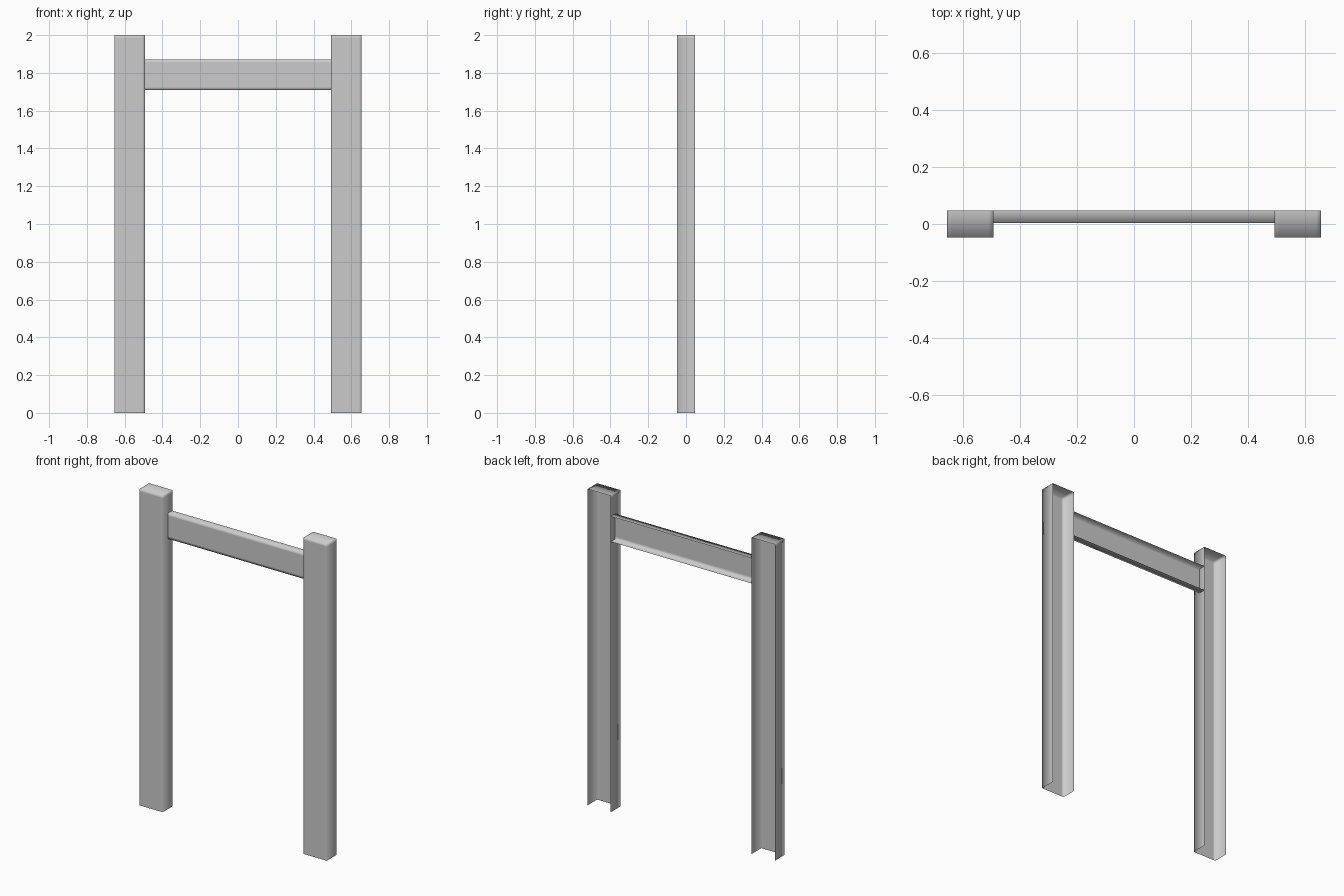
import bpy
import bmesh
from mathutils import Matrix, Vector

if "Cube" in bpy.data.objects:
    bpy.data.objects.remove(bpy.data.objects["Cube"], do_unlink=True)

# Single painted finish
GREY = (0.6, 0.6, 0.6, 1.0)
paint = bpy.data.materials.new("grey_paint")
paint.use_nodes = True
paint.diffuse_color = GREY
paint.node_tree.nodes["Principled BSDF"].inputs["Base Color"].default_value = GREY

EDGE = 0.016  # width of the softly shaded border along the edges


def shell(name, low, high, open_sides, loops):
    """Thin sheet box without the listed sides, with border loops for soft shading."""
    low, high = Vector(low), Vector(high)
    size = high - low
    bm = bmesh.new()
    bmesh.ops.create_cube(bm, size=1, matrix=Matrix.Translation((low + high) / 2)
                          @ Matrix.Diagonal((*size, 1)))
    bm.normal_update()
    gone = [f for f in bm.faces if any(f.normal.dot(Vector(d)) > 0.9 for d in open_sides)]
    bmesh.ops.delete(bm, geom=gone, context='FACES')
    for axis, at_top in loops:
        normal = Vector((0, 0, 0))
        normal[axis] = 1
        point = high - normal * EDGE if at_top else low + normal * EDGE
        bmesh.ops.bisect_plane(bm, geom=bm.verts[:] + bm.edges[:] + bm.faces[:],
                               plane_co=point, plane_no=normal)
    for face in bm.faces:
        face.smooth = True
    mesh = bpy.data.meshes.new(name)
    bm.to_mesh(mesh)
    bm.free()
    mesh.materials.append(paint)
    obj = bpy.data.objects.new(name, mesh)
    bpy.context.collection.objects.link(obj)
    return obj


BACK, BOTTOM = (0, 1, 0), (0, 0, -1)
LEFT, RIGHT = (1, 0, 0), (-1, 0, 0)

# Upright posts: hollow channels, capped on top, open behind and below
for side, x0, x1 in (("left", 0.493, 0.655), ("right", -0.655, -0.493)):
    shell(side + "_post", (x0, -0.048, 0), (x1, 0.048, 2),
          (BACK, BOTTOM), ((0, False), (0, True), (2, True)))

# Crossbar: shallow channel between the posts, open behind and at its ends
shell("crossbar", (-0.493, 0.003, 1.71), (0.493, 0.048, 1.87),
      (BACK, LEFT, RIGHT), ((2, False), (2, True)))
